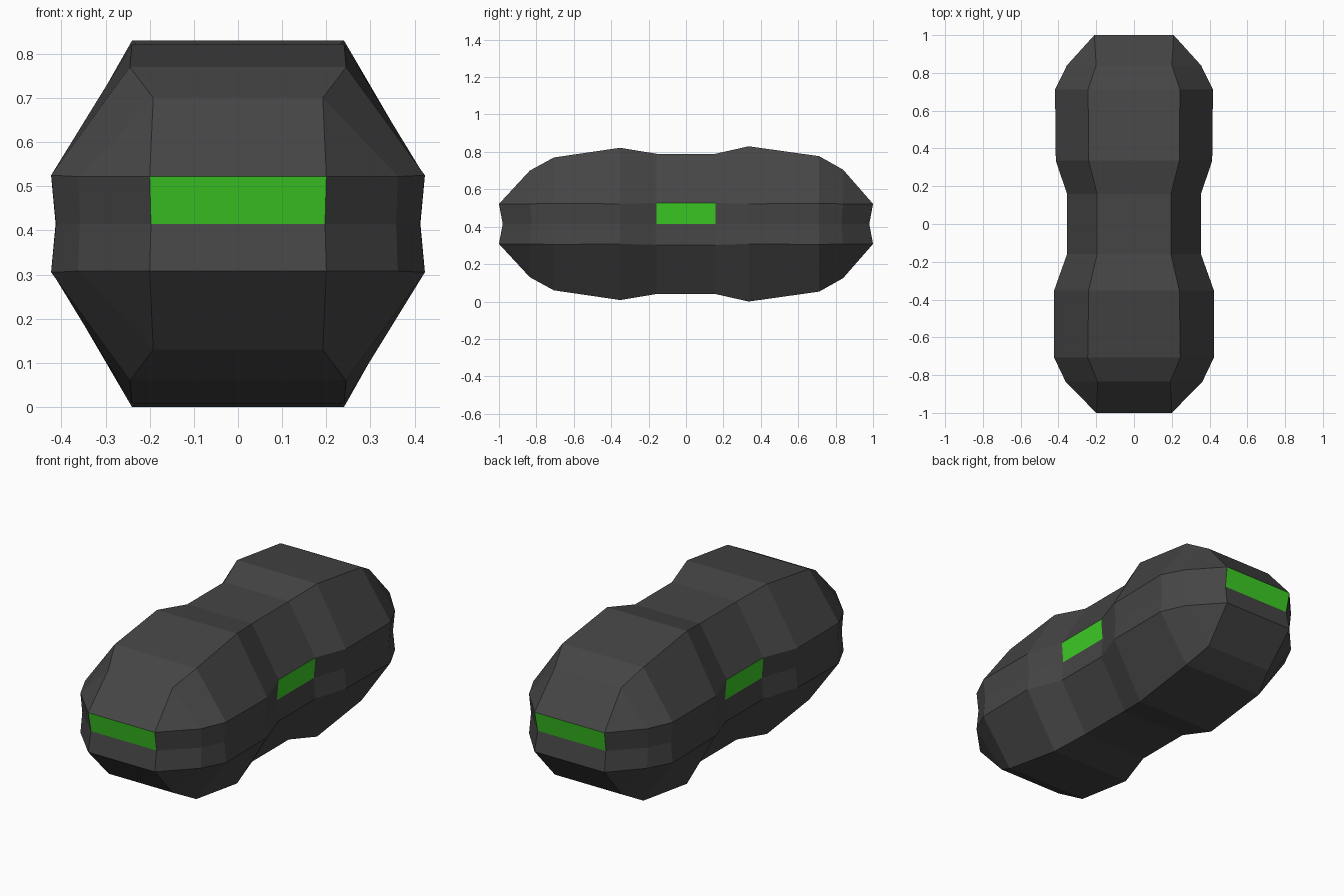
import bpy, bmesh

if "Cube" in bpy.data.objects:
    bpy.data.objects.remove(bpy.data.objects["Cube"])

MID = 0.415  # body is mirrored above and below this height

# rings along the length: y, top half width, top z, side half width, waist half width, waist y, edge z
RINGS = [
    (-1.00, 0.20, 0.522, 0.20, 0.197, -0.98, 0.522),
    (-0.835, 0.192, 0.70, 0.362, 0.358, -0.825, 0.522),
    (-0.707, 0.245, 0.77, 0.423, 0.412, -0.707, 0.525),
    (-0.352, 0.24, 0.822, 0.423, 0.413, -0.352, 0.522),
    (-0.158, 0.195, 0.79, 0.354, 0.345, -0.158, 0.527),
    (0.158, 0.195, 0.79, 0.354, 0.345, 0.158, 0.527),
    (0.335, 0.24, 0.83, 0.414, 0.405, 0.335, 0.522),
    (0.712, 0.243, 0.777, 0.418, 0.408, 0.712, 0.525),
    (0.84, 0.20, 0.705, 0.355, 0.35, 0.83, 0.522),
    (1.00, 0.21, 0.522, 0.21, 0.205, 0.98, 0.522),
]


def material(name, color):
    m = bpy.data.materials.new(name)
    m.diffuse_color = (*color, 1)
    m.use_nodes = True
    m.node_tree.nodes["Principled BSDF"].inputs["Base Color"].default_value = m.diffuse_color
    return m


bm = bmesh.new()
loops = []
for y, a, top, w, ww, wy, edge in RINGS:
    right = [(a, y, top), (w, y, edge), (ww, wy, MID),
             (w, y, 2 * MID - edge), (a, y, 2 * MID - top)]
    left = [(-x, yy, z) for x, yy, z in reversed(right)]
    loops.append([bm.verts.new(p) for p in right + left])

# body skin between neighbouring rings; green side panels at the narrow middle
for k, (r0, r1) in enumerate(zip(loops, loops[1:])):
    for i in range(10):
        j = (i + 1) % 10
        f = bm.faces.new((r0[i], r0[j], r1[j], r1[i]))
        if k == 4 and i in (1, 7):
            f.material_index = 1

# creased end caps with a green upper panel
for r in (loops[0], loops[-1]):
    for i in (1, 2):
        f = bm.faces.new((r[i], r[i + 1], r[8 - i], r[9 - i]))
        if i == 1:
            f.material_index = 1

bmesh.ops.remove_doubles(bm, verts=bm.verts, dist=0.0005)
bmesh.ops.recalc_face_normals(bm, faces=bm.faces)

mesh = bpy.data.meshes.new("pod_body")
bm.to_mesh(mesh)
bm.free()
mesh.materials.append(material("dark grey", (0.06, 0.06, 0.06)))
mesh.materials.append(material("bright green", (0.045, 0.6, 0.018)))
body = bpy.data.objects.new("pod_body", mesh)
bpy.context.collection.objects.link(body)
